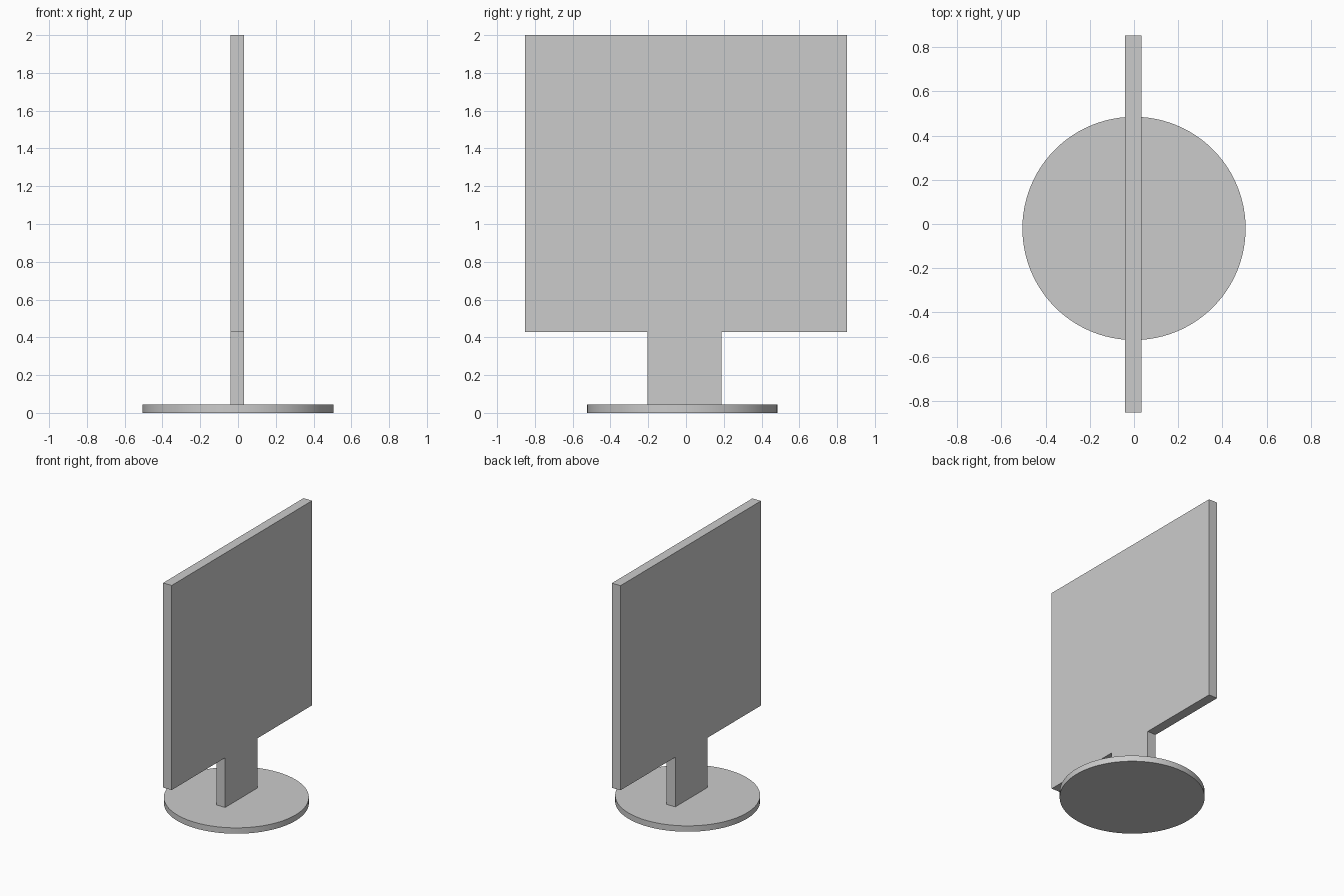
import bpy
import bmesh

cube = bpy.data.objects.get("Cube")
if cube:
    bpy.data.objects.remove(cube, do_unlink=True)

# Single plain grey
grey = bpy.data.materials.new("light_grey")
grey.use_nodes = True
colour = (0.6, 0.6, 0.6, 1)
grey.diffuse_color = colour
grey.node_tree.nodes["Principled BSDF"].inputs["Base Color"].default_value = colour

BASE_TOP = 0.045
BOARD_BOTTOM = 0.427
HALF_WIDTH = 0.853
BOARD_X = (-0.04, 0.033)
STEM_Y = (-0.203, 0.187)

# Round foot
bpy.ops.mesh.primitive_cylinder_add(vertices=96, radius=0.505, depth=BASE_TOP,
                                    location=(0, -0.02, BASE_TOP / 2))
base = bpy.context.object
base.name = "round_base"
base.data.materials.append(grey)
bpy.ops.object.shade_smooth_by_angle()

# Upright panel and its stem, one flat outline extruded through its thickness
outline = [
    (STEM_Y[0], BASE_TOP), (STEM_Y[1], BASE_TOP),
    (STEM_Y[1], BOARD_BOTTOM), (HALF_WIDTH, BOARD_BOTTOM),
    (HALF_WIDTH, 2), (-HALF_WIDTH, 2),
    (-HALF_WIDTH, BOARD_BOTTOM), (STEM_Y[0], BOARD_BOTTOM),
]
bm = bmesh.new()
face = bm.faces.new([bm.verts.new((BOARD_X[0], y, z)) for y, z in outline])
extruded = bmesh.ops.extrude_face_region(bm, geom=[face], use_keep_orig=True)
moved = [v for v in extruded["geom"] if isinstance(v, bmesh.types.BMVert)]
bmesh.ops.translate(bm, verts=moved, vec=(BOARD_X[1] - BOARD_X[0], 0, 0))
bmesh.ops.recalc_face_normals(bm, faces=bm.faces)
mesh = bpy.data.meshes.new("panel_with_stem")
bm.to_mesh(mesh)
bm.free()
mesh.materials.append(grey)
panel = bpy.data.objects.new("panel_with_stem", mesh)
bpy.context.collection.objects.link(panel)
